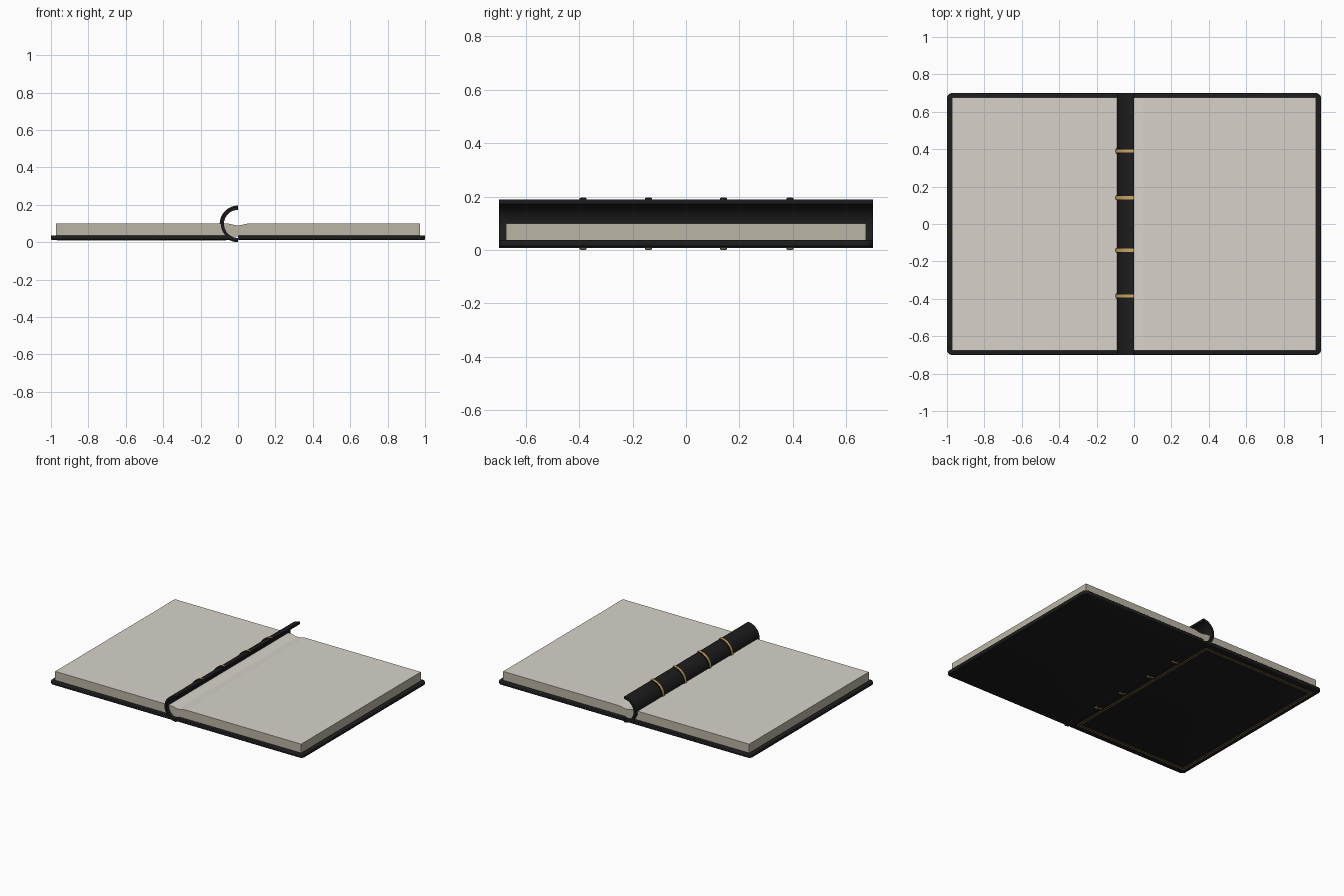
import bpy, bmesh, math

if "Cube" in bpy.data.objects:
    bpy.data.objects.remove(bpy.data.objects["Cube"])

def material(name, rgb):
    m = bpy.data.materials.new(name)
    m.diffuse_color = (*rgb, 1)
    m.use_nodes = True
    m.node_tree.nodes["Principled BSDF"].inputs["Base Color"].default_value = m.diffuse_color
    return m

LEATHER = material("black_leather", (0.012, 0.012, 0.013))
PAPER = material("paper", (0.68, 0.65, 0.59))
EDGE = material("page_edges", (0.50, 0.46, 0.38))
GOLD = material("gold", (0.60, 0.38, 0.12))

def extrude(name, profile, y0, y1, mat, smooth=False):
    """Extrude an (x, z) outline from y0 to y1."""
    bm = bmesh.new()
    face = bm.faces.new([bm.verts.new((x, y0, z)) for x, z in profile])
    out = bmesh.ops.extrude_face_region(bm, geom=[face])
    verts = [v for v in out["geom"] if isinstance(v, bmesh.types.BMVert)]
    bmesh.ops.translate(bm, verts=verts, vec=(0, y1 - y0, 0))
    bmesh.ops.recalc_face_normals(bm, faces=bm.faces[:])
    return finish(name, bm, mat, smooth)

def finish(name, bm, mat, smooth=False):
    me = bpy.data.meshes.new(name)
    bm.to_mesh(me)
    bm.free()
    ob = bpy.data.objects.new(name, me)
    bpy.context.collection.objects.link(ob)
    me.materials.append(mat)
    if smooth:
        bpy.context.view_layer.objects.active = ob
        bpy.ops.object.select_all(action='DESELECT')
        ob.select_set(True)
        bpy.ops.object.shade_smooth_by_angle(angle=math.radians(35))
    return ob

def arc(r_in, r_out, n=32, cz=0.098):
    """C-shaped outline open towards +x."""
    angles = [math.pi / 2 + math.pi * i / n for i in range(n + 1)]
    ring = lambda r, seq: [(r * math.cos(a), cz + r * math.sin(a)) for a in seq]
    return ring(r_out, angles) + ring(r_in, reversed(angles))

def box(name, x0, x1, y0, y1, z0, z1, mat):
    return extrude(name, [(x0, z0), (x1, z0), (x1, z1), (x0, z1)], y0, y1, mat)

# Cover boards with rounded outer corners and soft rims
def cover(name, side, inner):
    r, cx, cy = 0.028, 0.972, 0.672
    pts = [(inner, -0.7)]
    for sy, start in ((-1, -90), (1, 0)):
        for i in range(7):
            a = math.radians(start + 15 * i)
            pts.append((cx + r * math.cos(a), sy * cy + r * math.sin(a)))
    pts.append((inner, 0.7))
    bm = bmesh.new()
    face = bm.faces.new([bm.verts.new((side * x, y, 0.012)) for x, y in pts])
    out = bmesh.ops.extrude_face_region(bm, geom=[face])
    verts = [v for v in out["geom"] if isinstance(v, bmesh.types.BMVert)]
    bmesh.ops.translate(bm, verts=verts, vec=(0, 0, 0.025))
    bmesh.ops.recalc_face_normals(bm, faces=bm.faces[:])
    rim = [e for e in bm.edges if abs(e.verts[0].co.z - e.verts[1].co.z) < 1e-6]
    bmesh.ops.bevel(bm, geom=rim, offset=0.006, segments=3, profile=0.5, affect='EDGES')
    finish(name, bm, LEATHER, True)

cover("front_cover", -1, 0.04)
cover("back_cover", 1, 0.0)

# Page blocks dipping towards the gutter, with lighter top faces
for name, s in (("left_pages", -1), ("right_pages", 1)):
    dip = [(0.06, 0.1), (0.045, 0.0985), (0.03, 0.095), (0.015, 0.0915), (0, 0.09)]
    outline = [(0, 0.03), (0.972, 0.03), (0.972, 0.1)] + dip
    pages = extrude(name, [(s * x, z) for x, z in outline], -0.675, 0.675, EDGE)
    pages.data.materials.append(PAPER)
    for f in pages.data.polygons:
        if f.normal.z > 0.5:
            f.material_index = 1

# Arched spine
extrude("spine", arc(0.075, 0.091), -0.7, 0.7, LEATHER, True)

# Raised spine bands topped with gold strips
for i, y in enumerate((-0.385, -0.14, 0.14, 0.39)):
    extrude(f"spine_band_{i + 1}", arc(0.085, 0.0965), y - 0.013, y + 0.013, LEATHER, True)
    extrude(f"gold_band_{i + 1}", arc(0.090, 0.098), y - 0.009, y + 0.009, GOLD, True)

# Double gold frame on the outside of the front cover
for tag, inset, w in (("outer", 0.0, 0.004), ("inner", 0.014, 0.003)):
    x0, x1, y1 = -0.965 + inset, -0.065 - inset, 0.65 - inset
    z0, z1 = 0.0105, 0.0135
    for s, side in ((-1, "bottom"), (1, "top")):
        y = s * y1
        box(f"frame_{tag}_{side}", x0, x1, y - w / 2, y + w / 2, z0, z1, GOLD)
    for x, side in ((x0, "left"), (x1, "right")):
        box(f"frame_{tag}_{side}", x - w / 2, x + w / 2, -y1, y1, z0, z1, GOLD)
